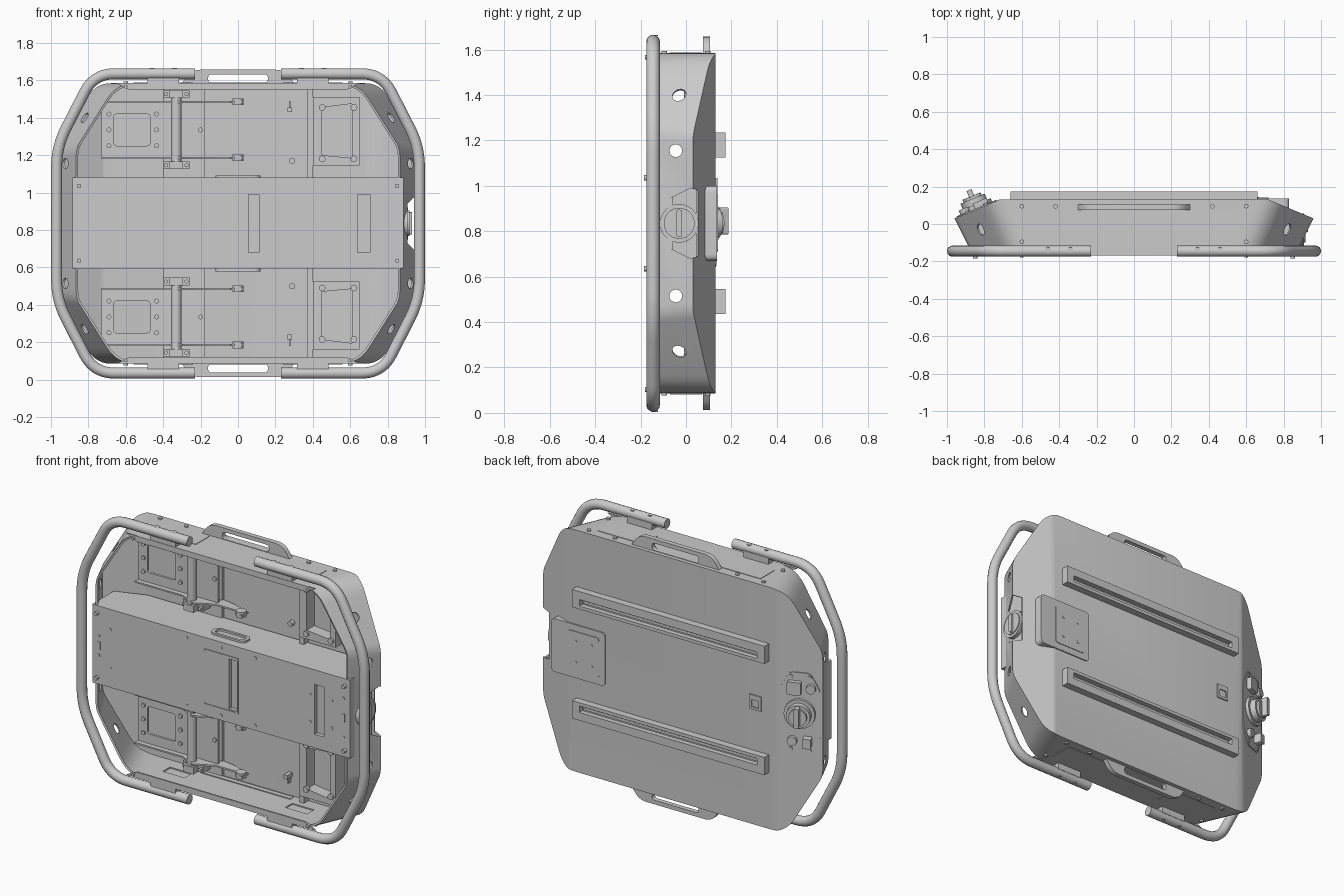
import bpy, bmesh
from mathutils import Vector, Matrix

if "Cube" in bpy.data.objects:
    bpy.data.objects.remove(bpy.data.objects["Cube"])

ZC = 0.835  # height of the horizontal symmetry plane


def finish(name, bm):
    bmesh.ops.recalc_face_normals(bm, faces=bm.faces[:])
    me = bpy.data.meshes.new(name)
    bm.to_mesh(me)
    bm.free()
    ob = bpy.data.objects.new(name, me)
    bpy.context.collection.objects.link(ob)
    return ob


def fillet(pts, r, n=6, closed=True):
    """Round the corners of a 2D path; r is one setback or one per corner."""
    out = []
    for i, p in enumerate(pts):
        p, d = Vector(p), (r[i] if isinstance(r, (list, tuple)) else r)
        if (not closed and i in (0, len(pts) - 1)) or d == 0:
            out.append(p)
            continue
        a = p + (Vector(pts[i - 1]) - p).normalized() * d
        b = p + (Vector(pts[(i + 1) % len(pts)]) - p).normalized() * d
        out += [a.lerp(p, k / n).lerp(p.lerp(b, k / n), k / n) for k in range(n + 1)]
    return out


def rect(u0, u1, v0, v1, r=0, n=6):
    return fillet([(u0, v0), (u1, v0), (u1, v1), (u0, v1)], r, n)


def prism(name, pts, axis, a, b):
    """Extrude a 2D outline along axis x (y,z), y (x,z) or z (x,y)."""
    put = {'x': lambda u, v, w: (w, u, v), 'y': lambda u, v, w: (u, w, v),
           'z': lambda u, v, w: (u, v, w)}[axis]
    bm = bmesh.new()
    lo = [bm.verts.new(put(p[0], p[1], a)) for p in pts]
    hi = [bm.verts.new(put(p[0], p[1], b)) for p in pts]
    bm.faces.new(lo)
    bm.faces.new(hi)
    for i in range(len(lo)):
        j = (i + 1) % len(lo)
        bm.faces.new((lo[i], lo[j], hi[j], hi[i]))
    return finish(name, bm)


def box(name, x0, x1, y0, y1, z0, z1):
    return prism(name, rect(x0, x1, z0, z1), 'y', y0, y1)


def cyl(name, centers, axis, r, depth, n=24):
    bm = bmesh.new()
    rot = Vector((0, 0, 1)).rotation_difference(Vector(axis)).to_matrix().to_4x4()
    for c in centers:
        bmesh.ops.create_cone(bm, cap_ends=True, segments=n, radius1=r, radius2=r,
                              depth=depth, matrix=Matrix.Translation(c) @ rot)
    return finish(name, bm)


def apply(ob, mod):
    bpy.context.view_layer.objects.active = ob
    bpy.ops.object.modifier_apply(modifier=mod.name)


def cut(ob, *cutters):
    for c in cutters:
        m = ob.modifiers.new("cut", 'BOOLEAN')
        m.operation, m.solver, m.object = 'DIFFERENCE', 'EXACT', c
        apply(ob, m)
        bpy.data.objects.remove(c)
    return ob


# Body shell: flared octagonal tray with chamfered back, open at the front
def octagon(top_x, side_x, side_z):
    h = side_z - ZC
    q = [(top_x, .75), (side_x, h), (side_x, -h), (top_x, -.75)]
    q += [(-x, z) for x, z in reversed(q)]
    return fillet([(x, z + ZC) for x, z in q], [.1, .04, .04, .1] * 2)


bm = bmesh.new()
front = [bm.verts.new((p.x, -.16, p.y)) for p in octagon(.646, .865, 1.24)]
back = [bm.verts.new((p.x, .13, p.y)) for p in octagon(.772, 1.01, 1.21)]
for i in range(len(front)):
    j = (i + 1) % len(front)
    bm.faces.new((front[i], front[j], back[j], back[i]))
bm.faces.new(back)
bm.faces.new(front)
for s in (1, -1):
    g = bmesh.ops.bisect_plane(bm, geom=bm.verts[:] + bm.edges[:] + bm.faces[:],
                               plane_co=(s * .72, .13, 0), plane_no=(s * .1, .24, 0), clear_outer=True)
    bmesh.ops.edgenet_fill(bm, edges=[e for e in g['geom_cut'] if isinstance(e, bmesh.types.BMEdge)])
bmesh.ops.recalc_face_normals(bm, faces=bm.faces[:])
bmesh.ops.delete(bm, geom=[f for f in bm.faces if f.normal.y < -.99], context='FACES_ONLY')
body = finish("body_shell", bm)
bm = bmesh.new()
bm.from_mesh(body.data)
if max(bm.faces, key=lambda f: f.calc_area()).normal.y < 0:
    bmesh.ops.reverse_faces(bm, faces=bm.faces[:])
bm.to_mesh(body.data)
bm.free()
m = body.modifiers.new("thickness", 'SOLIDIFY')
m.thickness, m.offset = .012, -1
apply(body, m)

# Openings in the walls and the side pocket
for s in (1, -1):
    for t in (1, -1):
        cut(body, cyl("hole", [(s * .82, -.03, ZC + t * .565)], (s * .84, 0, t * .53), .03, .15),
            cyl("hole", [(s * .92, -.045, ZC + t * .32)], (1, 0, 0), .028, .15),
            box("hole", s * .42 - .075, s * .42 + .075, -.03, .04, ZC + t * .75 - .06, ZC + t * .75 + .06))
pocket = [(-.2, .75), (-.12, .75), (.02, .68), (.09, .7), (.09, .97), (.02, .99), (-.12, .92), (-.2, .92)]
cut(body, prism("pocket_cut", pocket, 'x', .905, 1.1))

# Centre channel across the open front
half = [(.885, -.165), (.885, .045), (.7, .112)]
channel = prism("centre_channel", half + [(-x, y) for x, y in reversed(half)], 'z', .595, 1.08)
cut(channel, box("slot", .055, .115, -.2, -.14, .68, .99), box("slot", .64, .705, -.2, -.14, .68, .99))
frame = box("panel_window_frame", -.12, .12, -.169, -.16, .665, 1.01)
cut(frame, prism("slot", rect(-.113, .113, .672, 1.003, .01), 'y', -.2, -.1))
for s in (1, -1):
    box("end_slot", s * .84 - .01, s * .84 + .01, -.168, -.16, .81, .86)
cyl("channel_bolts", [(s * .85, -.17, ZC + t * .2) for s in (1, -1) for t in (1, -1)], (0, 1, 0), .012, .03, 12)
cyl("channel_rivets", [(x, -.165, ZC + t * d) for x, d in ((-.235, .21), (0, .21), (.235, .21), (.61, .085),
    (.76, .085), (.84, .12), (-.76, .12), (-.84, .06)) for t in (1, -1)], (0, 1, 0), .009, .008, 12)

# Round lid in the right-hand side pocket
cyl("side_lid", [(.895, -.03, ZC)], (1, 0, 0), .085, .03, 40)
cyl("side_lid_cap", [(.907, -.03, ZC)], (1, 0, 0), .068, .02, 40)
prism("side_lid_grip", rect(-.042, -.018, .775, .895, .01), 'x', .9, .93)

# Tubular bumpers on both sides
for s, side in ((-1, "left"), (1, "right")):
    path = [(.23, .72 + .08), (.77, .80), (.97, .41), (.97, -.41), (.77, -.80), (.23, -.80)]
    cu = bpy.data.curves.new("bumper_" + side, 'CURVE')
    cu.dimensions, cu.bevel_depth, cu.bevel_resolution, cu.use_fill_caps = '3D', .03, 5, True
    pts = fillet(path, .11, 10, False)
    sp = cu.splines.new('POLY')
    sp.points.add(len(pts) - 1)
    for q, p in zip(sp.points, pts):
        q.co = (s * p.x, -.145, ZC + p.y, 1)
    ob = bpy.data.objects.new("bumper_" + side, cu)
    bpy.context.collection.objects.link(ob)
    bpy.ops.object.select_all(action='DESELECT')
    ob.select_set(True)
    bpy.context.view_layer.objects.active = ob
    bpy.ops.object.convert(target='MESH')

# Everything repeated above and below the middle
for t, tag in ((1, "upper"), (-1, "lower")):
    Z = lambda z: ZC + t * (z - ZC)
    P = lambda pts: [(x, Z(z)) for x, z in pts]

    def zbox(name, x0, x1, y0, y1, z0, z1):
        return box(f"{tag}_{name}", x0, x1, y0, y1, *sorted((Z(z0), Z(z1))))

    # Carry handle
    grip = prism(tag + "_handle", P(fillet([(-.31, 1.57), (-.25, 1.657), (.25, 1.657), (.31, 1.57)],
                                           [0, .05, .05, 0])), 'y', .075, .105)
    cut(grip, prism("slot", P(rect(-.16, .16, 1.588, 1.632, .02)), 'y', 0, .2))
    # Front lip and bumper mounts
    prism(tag + "_front_lip", P([(-.65, 1.585), (-.58, 1.55), (.58, 1.55), (.65, 1.585)]), 'y', -.168, -.158)
    for s in (1, -1):
        zbox("bumper_mount", s * .4 - .085, s * .4 + .085, -.165, -.115, 1.58, 1.625)
        zbox("mount_pad", s * .4 - .16, s * .4 + .16, -.02 - .05, .07, 1.583, 1.588)
        cyl(tag + "_mount_bolts", [(s * x, -.138, Z(1.662)) for x in (.34, .46)], (0, 0, 1), .014, .006, 12)
        cyl(tag + "_wall_screws", [(s * x, y, Z(1.588)) for x, y in ((.6, .095), (.42, .095), (.6, -.095))],
            (0, 0, 1), .012, .012, 12)
        cyl(tag + "_lip_screw", [(s * .6, -.17, Z(1.567))], (0, 1, 0), .01, .02, 12)
    # Rail with groove on the back
    rail = zbox("back_rail", -.66, .66, .125, .175, 1.125, 1.235)
    cut(rail, prism("groove", P(rect(-.61, .61, 1.145, 1.185)), 'y', .145, .2))
    zbox("rail_strip", -.6, .6, .14, .155, 1.157, 1.173)
    # Oval grip ring on the channel
    ring = prism(tag + "_oval_ring", rect(-.12, .12, -.11, -.03, .038), 'z', *sorted((Z(1.075), Z(1.092))))
    cut(ring, prism("oval", rect(-.1, .1, -.095, -.045, .024), 'z', *sorted((Z(1.06), Z(1.2)))))
    # Bearing plate with window and side arms
    plate = zbox("bearing_plate", -.73, -.18, .06, .075, 1.185, 1.485)
    cut(plate, prism("window", P(rect(-.665, -.47, 1.25, 1.42, .02)), 'y', 0, .2))
    cyl(tag + "_plate_screws", [(x, .057, Z(z)) for x in (-.69, -.435) for z in (1.25, 1.335, 1.42)]
        + [(-.2, .057, Z(1.335))], (0, 1, 0), .013, .012, 12)
    arm = [(-.73, .115), (-.73, .03), (-.4, .03), (-.3, -.02), (-.18, .04), (-.04, .04),
           (-.02, .0), (.03, .0), (.03, .06), (-.1, .1), (-.18, .115)]
    for z in (1.18, 1.48):
        prism(tag + "_arm", arm, 'z', Z(z), Z(z + .01))
        cyl(tag + "_arm_pin", [(0, .03, Z(z + .005))], (0, 0, 1), .03, .035, 16)
    # Roller with end brackets
    cyl(tag + "_roller", [(-.33, .02, Z(1.335))], (0, 0, 1), .028, .36, 24)
    for z in (1.125, 1.505):
        zbox("roller_bracket", -.4, -.26, .03, .118, z, z + .042)
        zbox("roller_cap", -.365, -.295, -.015, .03, z, z + .042)
        cyl(tag + "_bracket_bolts", [(x, .025, Z(z + .021)) for x in (-.385, -.275)], (0, 1, 0), .011, .02, 12)
    zbox("cross_strip", -.4, -.18, .1, .12, 1.07, 1.575)
    # Duct frame and upright rail
    zbox("upright_rail", .37, .4, .075, .12, 1.07, 1.575)
    duct = zbox("duct_frame", .4, .65, .03, .12, 1.145, 1.51)
    cut(duct, prism("window", P([(.45, 1.2), (.61, 1.185), (.61, 1.475), (.45, 1.455)]), 'y', 0, .105))
    cyl(tag + "_duct_screws", [(x, .028, Z(z)) for x in (.45, .62) for z in (1.18, 1.455)], (0, 1, 0), .018, .02, 12)
    zbox("hook_head", .265, .29, .07, .118, 1.43, 1.455)
    zbox("hook_stem", .273, .282, .09, .118, 1.45, 1.49)
    cyl(tag + "_floor_stud", [(.29, .11, Z(1.17))], (0, 1, 0), .016, .03, 16)

# Back access plate beside the pocket
prism("access_plate", rect(.46, .83, .67, 1.0, .03), 'y', .08, .137)
prism("access_panel", rect(.5, .72, .71, .96, .02), 'y', .13, .141)
cyl("access_bolts", [(x, .141, z) for x in (.55, .66) for z in (.77, .9)], (0, 1, 0), .009, .006, 12)

# Connector panel on the left chamfer
N = Vector((-.385, 0.923, 0))
on = lambda x, z, d: Vector((x, .13 - .417 * (-x - .72), z)) + N * d
ang = lambda pts, d0, d1, name: [setattr(o := prism(name, pts, 'y', d0, d1), "matrix_world",
    Matrix.Translation(on(-.84, ZC, 0)) @ Matrix.Rotation(.395, 4, 'Z'))]
ang(fillet([(-.115, -.15), (-.06, -.25), (.06, -.25), (.115, -.15), (.115, .15), (.06, .25), (-.06, .25),
            (-.115, .15)], .02, 3), -.005, .006, "connector_panel")
for r, d0, d1 in ((.09, 0, .025), (.07, .02, .06), (.052, .06, .075)):
    cyl("main_knob", [on(-.84, ZC, (d0 + d1) / 2)], N, r, d1 - d0, 32)
ang(rect(-.014, .014, -.05, .07, .01), .07, .11, "knob_lever")
ang(rect(-.01, .07, .12, .2, .01), 0, .035, "socket_cover")
ang(rect(-.07, -.02, -.2, -.14, .01), 0, .05, "switch_block")
cyl("round_sockets", [on(-.9, ZC + .16, .015), on(-.8, ZC - .17, .015)], N, .028, .03, 20)
cyl("panel_screws", [on(x, ZC + z, .008) for x in (-.79, -.89) for z in (-.225, .225)], N, .012, .01, 12)

# Small latch on the back face
latch = box("latch_frame", -.61, -.53, .125, .138, .8, .89)
cut(latch, box("recess", -.595, -.545, .131, .2, .815, .86))

# Smooth rounded parts, keep hard edges
bpy.ops.object.select_all(action='SELECT')
bpy.context.view_layer.objects.active = body
bpy.ops.object.shade_smooth_by_angle(angle=.52)
